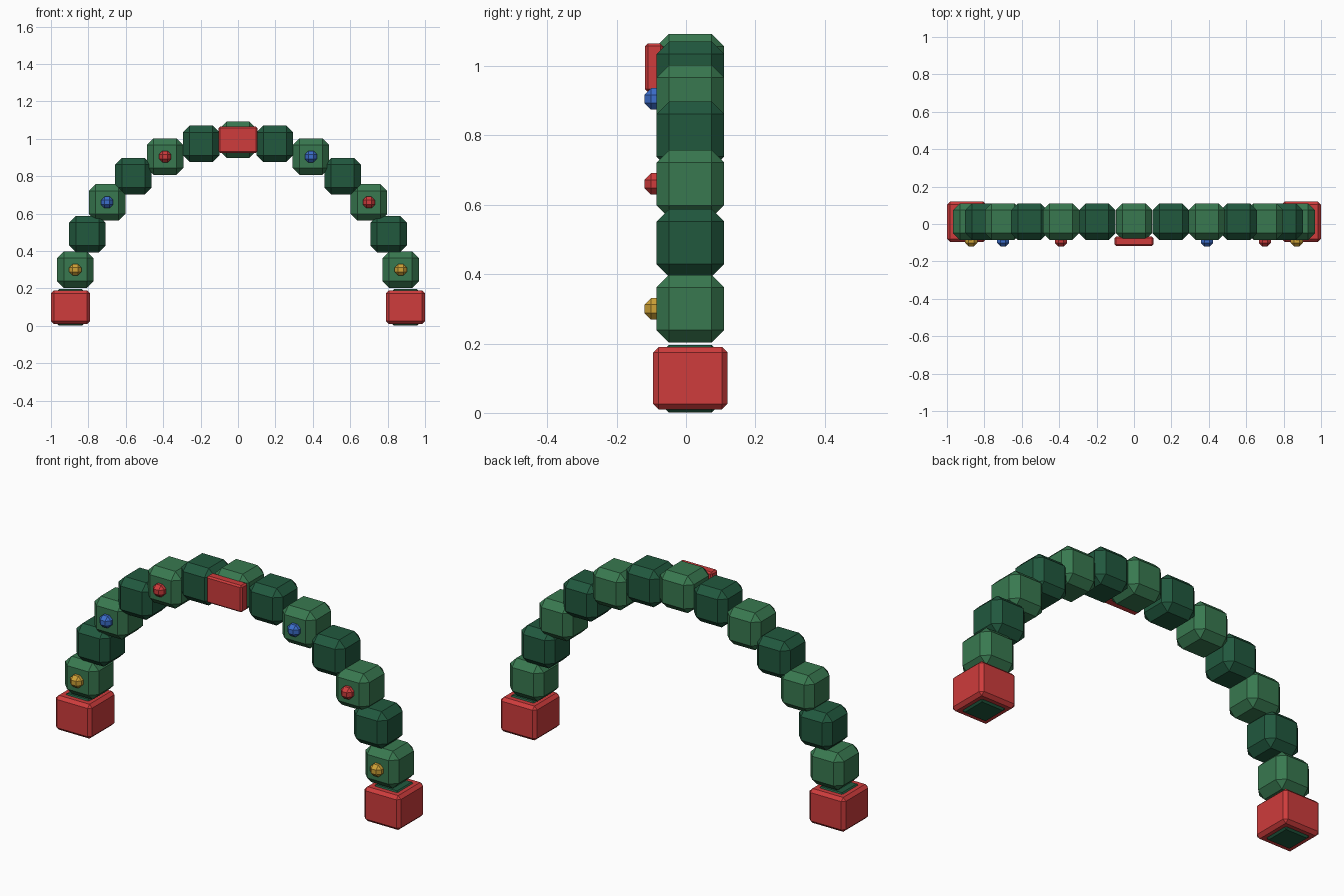
import bpy
import bmesh
from mathutils import Matrix, Vector

default = bpy.data.objects.get("Cube")
if default:
    bpy.data.objects.remove(default, do_unlink=True)


def material(name, rgb):
    mat = bpy.data.materials.new(name)
    mat.use_nodes = True
    mat.diffuse_color = (*rgb, 1)
    mat.node_tree.nodes["Principled BSDF"].inputs["Base Color"].default_value = (*rgb, 1)
    return mat


light_green = material("light green", (0.04, 0.19, 0.08))
dark_green = material("dark green", (0.015, 0.098, 0.048))
red = material("red", (0.62, 0.045, 0.045))
blue = material("blue", (0.045, 0.156, 0.6))
gold = material("gold", (0.62, 0.36, 0.038))


def chamfered_box(name, centre, size, chamfer, mat):
    """Flat-shaded box with a single chamfer on every edge."""
    mesh = bpy.data.meshes.new(name)
    bm = bmesh.new()
    bmesh.ops.create_cube(bm, size=1, matrix=Matrix.Diagonal((*size, 1)))
    bmesh.ops.bevel(bm, geom=bm.edges[:], offset=chamfer, offset_type='OFFSET',
                    segments=1, profile=0.5, affect='EDGES')
    bmesh.ops.recalc_face_normals(bm, faces=bm.faces[:])
    bm.to_mesh(mesh)
    bm.free()
    mesh.materials.append(mat)
    obj = bpy.data.objects.new(name, mesh)
    obj.location = Vector(centre)
    bpy.context.collection.objects.link(obj)
    return obj


MID_Y = 0.0125
BLOCK = (0.195, 0.195, 0.195)

# Half of the arch from foot to crown: x, z
path = [(0.895, 0.0985), (0.87, 0.3), (0.805, 0.49), (0.7, 0.66),
        (0.56, 0.8), (0.39, 0.905), (0.197, 0.973)]
# Bauble colours by block index: left side, right side
baubles = {1: (gold, gold), 3: (red, blue), 5: (blue, red)}

for side, label in ((1, "left"), (-1, "right")):
    # Alternating foliage blocks and their baubles
    for i, (x, z) in enumerate(path):
        mat = light_green if i % 2 else dark_green
        chamfered_box(f"{label}_arch_block_{i}", (side * x, MID_Y, z), BLOCK, 0.036, mat)
        if i in baubles:
            colour = baubles[i][0 if side > 0 else 1]
            chamfered_box(f"{label}_bauble_{i}", (side * x, -0.089, z),
                          (0.066, 0.062, 0.062), 0.019, colour)
    # Foot sleeve around the lowest block
    chamfered_box(f"{label}_foot", (side * 0.895, MID_Y, 0.1),
                  (0.21, 0.215, 0.18), 0.016, red)

# Crown block and its front plaque
chamfered_box("crown_block", (0, MID_Y, 0.995), BLOCK, 0.036, light_green)
chamfered_box("crown_plaque", (0, -0.092, 0.995), (0.206, 0.052, 0.14), 0.008, red)
